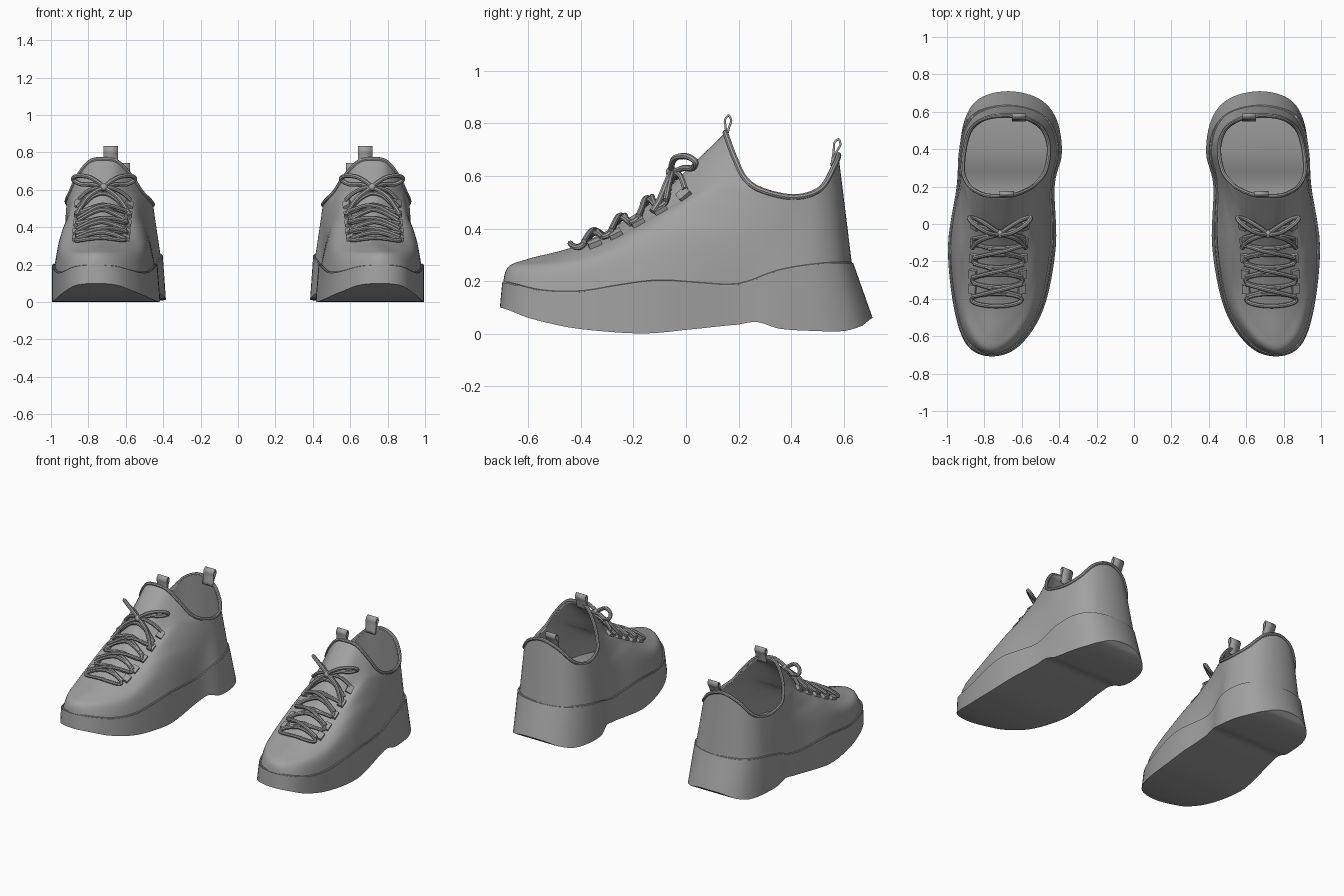
import bpy
import math
from mathutils import Vector, Matrix
from mathutils.bvhtree import BVHTree

cube = bpy.data.objects.get("Cube")
if cube:
    bpy.data.objects.remove(cube, do_unlink=True)

GREY = (0.36, 0.36, 0.36, 1)
grey = bpy.data.materials.new("mid grey")
grey.use_nodes = True
grey.diffuse_color = GREY
grey.node_tree.nodes["Principled BSDF"].inputs["Base Color"].default_value = GREY


# ---------- helpers ----------
def catmull(a, b, c, d, t):
    return 0.5 * (2 * b + (c - a) * t + (2 * a - 5 * b + 4 * c - d) * t * t
                  + (3 * b - a - 3 * c + d) * t ** 3)


def spline(points, n, closed=False):
    """Smooth curve through the points, n samples per segment."""
    pts = [Vector(p) for p in points]
    m = len(pts)
    pick = (lambda i: pts[i % m]) if closed else (lambda i: pts[min(max(i, 0), m - 1)])
    out = [catmull(pick(i - 1), pick(i), pick(i + 1), pick(i + 2), s / n)
           for i in range(m if closed else m - 1) for s in range(n)]
    return out if closed else out + [pts[-1]]


def along(table, y):
    """Smooth lookup of a value at a distance along the shoe."""
    last = len(table) - 1
    y = min(max(y, table[0][0]), table[-1][0])
    i = next(k for k in range(last) if y <= table[k + 1][0])
    t = (y - table[i][0]) / (table[i + 1][0] - table[i][0])
    v = lambda k: table[min(max(k, 0), last)][1]
    return catmull(v(i - 1), v(i), v(i + 1), v(i + 2), t)


def finish(obj, thickness=0):
    """Material, smooth shading, wall thickness and the mirrored second shoe."""
    obj.data.materials.clear()
    obj.data.materials.append(grey)
    bpy.ops.object.select_all(action='DESELECT')
    obj.select_set(True)
    bpy.context.view_layer.objects.active = obj
    bpy.ops.object.shade_smooth_by_angle(angle=math.radians(40))
    if thickness:
        wall = obj.modifiers.new("wall", 'SOLIDIFY')
        wall.thickness = thickness
        wall.offset = -1
    mirror = obj.modifiers.new("other shoe", 'MIRROR')
    mirror.use_mirror_merge = False
    return obj


def mesh_part(name, verts, faces, thickness=0):
    mesh = bpy.data.meshes.new(name)
    mesh.from_pydata([tuple(v) for v in verts], [], faces)
    obj = bpy.data.objects.new(name, mesh)
    bpy.context.collection.objects.link(obj)
    return finish(obj, thickness)


def loft(rings):
    n = len(rings[0])
    faces = [(i * n + j, i * n + (j + 1) % n, (i + 1) * n + (j + 1) % n, (i + 1) * n + j)
             for i in range(len(rings) - 1) for j in range(n)]
    return [p for r in rings for p in r], faces


def cap(start, n, flip=False):
    """Close a ring with strips running across the shoe."""
    faces = []
    for j in range(n // 2):
        f = list(dict.fromkeys([j, j + 1, n - j - 1, (n - j) % n]))
        faces.append([start + k for k in (reversed(f) if flip else f)])
    return faces


def tubes(name, paths, radius):
    """Round cords; paths is a list of (points, closed)."""
    curve = bpy.data.curves.new(name, 'CURVE')
    curve.dimensions = '3D'
    curve.bevel_depth = radius
    curve.bevel_resolution = 2
    curve.use_fill_caps = True
    for pts, closed in paths:
        s = curve.splines.new('POLY')
        s.points.add(len(pts) - 1)
        for p, q in zip(s.points, pts):
            p.co = (*q, 1)
        s.use_cyclic_u = closed
    obj = bpy.data.objects.new(name, curve)
    bpy.context.collection.objects.link(obj)
    bpy.ops.object.select_all(action='DESELECT')
    obj.select_set(True)
    bpy.context.view_layer.objects.active = obj
    bpy.ops.object.convert(target='MESH')
    return finish(bpy.context.view_layer.objects.active)


# ---------- shape of one shoe: centre line, sole heights, sole outline ----------
CENTRE = [(-.71, .755), (-.5, .725), (-.2, .71), (0, .7), (.2, .685), (.38, .66), (.6, .66), (.71, .67)]
SOLE_TOP = [(-.71, .197), (-.55, .162), (-.4, .158), (-.25, .182), (-.1, .2), (.05, .19),
            (.2, .186), (.35, .237), (.5, .262), (.65, .27)]
SOLE_BOTTOM = [(-.71, .1), (-.6, .06), (-.45, .025), (-.3, .008), (-.15, .001), (0, .015), (.2, .035),
               (.27, .045), (.35, .02), (.45, .012), (.6, .01), (.67, .03), (.71, .06)]
# distance along and half width, toe to heel
OUTLINE = [(-.708, 0), (-.65, .14), (-.45, .24), (-.12, .288), (.2, .262), (.38, .275),
           (.56, .245), (.67, .16), (.71, 0)]


def middle(y, z):
    return along(CENTRE, y) + 0.04 * z


def ring(stations):
    """Closed ring from (y, half width, z) stations, mirrored over the centre line."""
    side = lambda s, k: (middle(s[0], s[2]) + k * s[1], s[0], s[2])
    pts = [side(s, 1) for s in stations] + [side(s, -1) for s in stations[-2:0:-1]]
    return spline(pts, 6, True)


def taper(y):
    return y - 0.2 * max(0, y - .38)


# ---------- sole ----------
outline = ring([(y, w, 0) for y, w in OUTLINE])


def sole_ring(scale, top):
    pts = []
    for p in outline:
        y = (taper(p.y) if top else p.y) * (1 - (1 - scale) * .5)
        z = along(SOLE_TOP if top else SOLE_BOTTOM, y)
        c = along(CENTRE, p.y)
        pts.append(Vector((c + (p.x - c) * scale + .04 * z, y, z)))
    return pts


sole_rings = [sole_ring(1, False), sole_ring(.975, True), sole_ring(.945, True)]
count = len(outline)
verts, faces = loft(sole_rings)
faces += cap(0, count, True) + cap(2 * count, count)
mesh_part("sole", verts, faces)
tubes("sole_seam", [(sole_rings[2], True)], .006)

# ---------- upper ----------
base = [(taper(y) * .985, w * .945, along(SOLE_TOP, taper(y)) - .03) for y, w in OUTLINE]
COLLAR = [(.15, 0, .765), (.155, .075, .75), (.185, .145, .67), (.225, .19, .59), (.29, .222, .545),
          (.41, .225, .52), (.51, .19, .55), (.565, .11, .64), (.58, 0, .68)]
# toe and vamp stations of the rings between sole and collar
VAMP = [
    [(-.68, 0, .25), (-.605, .117, .25), (-.43, .205, .25), (-.12, .242, .31)],
    [(-.6, 0, .285), (-.52, .1, .285), (-.36, .165, .315), (-.1, .215, .39)],
    [(-.4, 0, .342), (-.36, .07, .35), (-.24, .13, .385), (-.04, .185, .455)],
    [(-.15, 0, .485), (-.12, .06, .485), (-.04, .125, .5), (.08, .175, .53)],
    [(.03, 0, .65), (.04, .07, .64), (.09, .135, .6), (.165, .183, .57)],
]
levels = [ring(base)]
for vamp, t in zip(VAMP, (.3, .52, .7, .84, .94)):
    heel = [tuple(Vector(a).lerp(Vector(b), t)) for a, b in zip(base[4:], COLLAR[4:])]
    levels.append(ring(vamp + heel))
levels.append(ring(COLLAR))
columns = [spline(col, 5) for col in zip(*levels)]
verts, faces = loft(list(zip(*columns)))
mesh_part("upper", verts, faces, .012)
tubes("collar_binding", [(levels[-1], True)], .011)

# ---------- laces, laid on the upper ----------
tree = BVHTree.FromPolygons(verts, faces)


def on_upper(dx, y, lift):
    hit, normal, _, _ = tree.ray_cast(Vector((middle(y, .4) + dx, y, 2)), Vector((0, 0, -1)))
    return hit + normal * lift


ROWS = [-.4, -.295, -.19, -.085]
cords = []
for y in ROWS:
    loop = []
    for k in range(16):
        a = math.tau * k / 16
        loop.append(on_upper(.128 * math.cos(a), y + .034 * math.sin(a), .016))
    cords.append((spline(loop, 3, True), True))
    for s in (-1, 1):
        cross = [on_upper(s * (.125 - .05 * k), y + .02 + .014 * k, .022 + s * .006) for k in range(6)]
        cords.append((spline(cross, 3), False))
tubes("laces", cords, .011)

# bow with two loops and two tails
knot = on_upper(0, -.03, .035)
LOOP = [(0, 0, 0), (.07, .01, .05), (.14, .055, .06), (.165, .09, .04), (.12, .08, .015), (.06, .045, .015)]
bow = []
for s in (-1, 1):
    bow.append((spline([knot + Vector((s * x, y, z)) for x, y, z in LOOP], 5, True), True))
    tail = [knot, on_upper(s * .06, -.055, .035), on_upper(s * .11, -.09, .03), on_upper(s * .14, -.12, .02)]
    bow.append((spline(tail, 4), False))
tubes("bow", bow, .012)
bpy.ops.mesh.primitive_uv_sphere_add(segments=16, ring_count=8, radius=.022, location=knot)
bpy.ops.object.transform_apply(location=True)
bpy.context.object.name = "knot"
finish(bpy.context.object)

# eyelet tabs lying along both sides of the lacing
for y in (-.345, -.265, -.18, -.095, -.005):
    for name, s in (("inner", -1), ("outer", 1)):
        p = on_upper(s * .13, y, .008)
        up = (on_upper(s * .13, y, 1) - on_upper(s * .13, y, 0)).normalized()
        fwd = (on_upper(s * .13, y + .02, 0) - on_upper(s * .13, y - .02, 0)).normalized()
        across = fwd.cross(up).normalized()
        turn = Matrix((across, up.cross(across), up)).transposed().to_4x4()
        bpy.ops.mesh.primitive_cube_add(size=1)
        tab = bpy.context.object
        tab.name = name + "_eyelet_tab"
        tab.data.transform(Matrix.Translation(p) @ turn @ Matrix.Diagonal((.04, .05, .022, 1)))
        finish(tab)

# ---------- pull tabs: folded ribbon loops ----------
TEARDROP = [(0, 0, -.04), (0, .01, .02), (0, .016, .05), (0, 0, .072), (0, -.016, .05), (0, -.01, .02)]
for name, x, y, z, tilt in (("front_pull_tab", .68, .155, .763, -6), ("heel_pull_tab", .615, .562, .675, -16)):
    turn = Matrix.Rotation(math.radians(tilt), 3, 'X')
    profile = [Vector((x, y, z)) + turn @ p for p in spline(TEARDROP, 4, True)]
    sides = [[p + Vector((dx, 0, 0)) for p in profile] for dx in (-.038, .038)]
    mesh_part(name, *loft(sides), .008)
